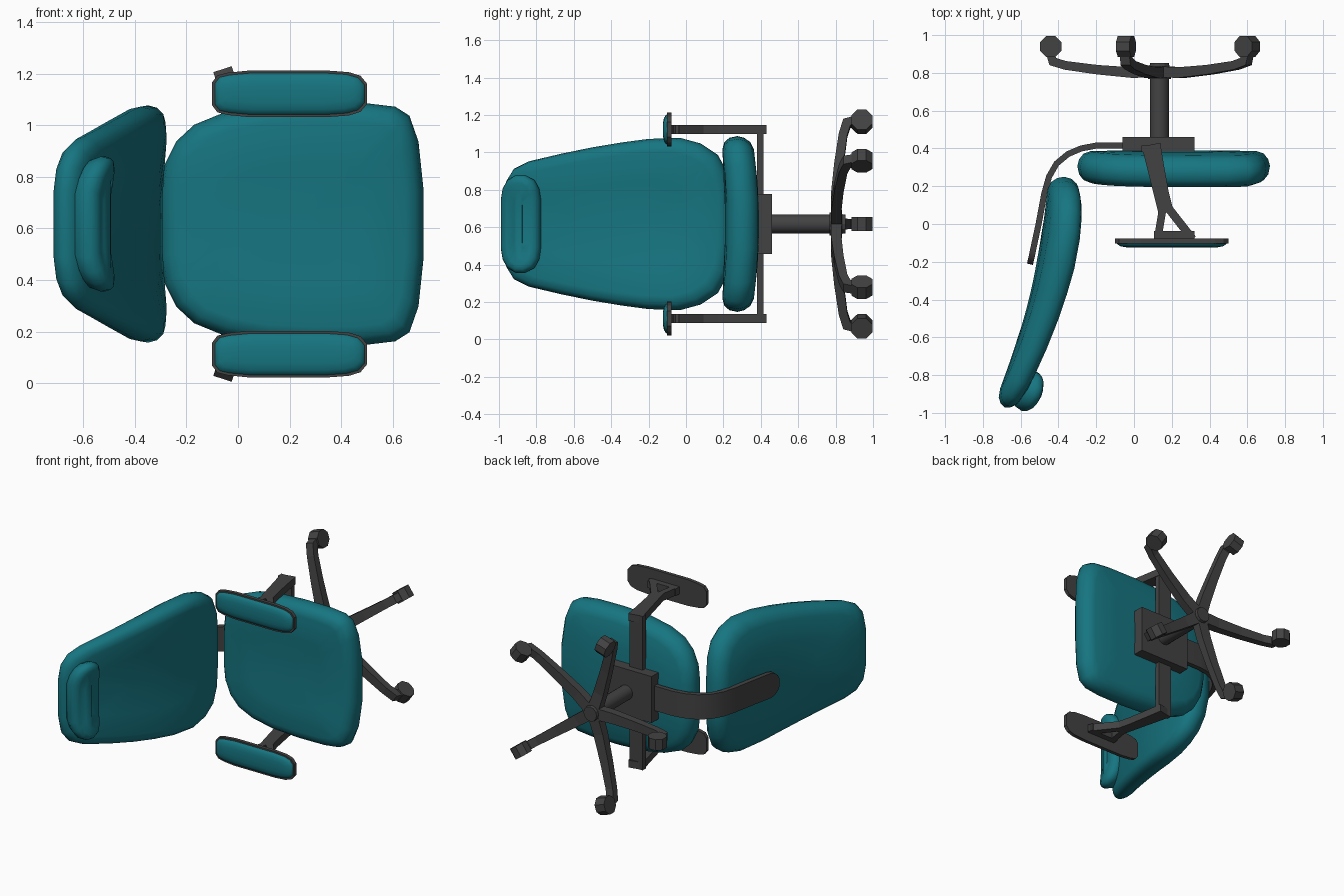
import bpy, bmesh
from math import sin, cos, pi, radians
from mathutils import Vector, Matrix

if "Cube" in bpy.data.objects:
    bpy.data.objects.remove(bpy.data.objects["Cube"])

# The chair lies on its side: its "up" is -y, its front is +x, its width runs along z.
ZC = 0.617          # mid-plane of the chair
HX = 0.135          # x of the gas lift


def material(name, rgb):
    m = bpy.data.materials.new(name)
    m.diffuse_color = (*rgb, 1)
    m.use_nodes = True
    m.node_tree.nodes["Principled BSDF"].inputs["Base Color"].default_value = m.diffuse_color
    return m


TEAL = material("teal_fabric", (0.008, 0.18, 0.22))
DARK = material("dark_plastic", (0.055, 0.055, 0.055))


def finish(name, bm, mat, smooth=None):
    bmesh.ops.recalc_face_normals(bm, faces=bm.faces)
    me = bpy.data.meshes.new(name)
    bm.to_mesh(me)
    bm.free()
    me.materials.append(mat)
    ob = bpy.data.objects.new(name, me)
    bpy.context.collection.objects.link(ob)
    if smooth:
        bpy.context.view_layer.objects.active = ob
        ob.select_set(True)
        bpy.ops.object.shade_smooth_by_angle(angle=radians(smooth))
        ob.select_set(False)
    return ob


def cushion(name, half, rings, place, mat=TEAL, smooth=60):
    """Stack inset copies of a mirrored outline; rings are (relative inset, height)."""
    pts = half + [(a, -b) for a, b in reversed(half)]
    n, k = len(pts), len(half)
    lo, hi = half[0][0], half[-1][0]
    mid, ha, hb = (lo + hi) / 2, (hi - lo) / 2, max(b for _, b in half)
    m = min(ha, hb)
    bm = bmesh.new()
    rows = []
    for i, h in rings:
        sa, sb = 1 - i * m / ha, 1 - i * m / hb
        rows.append([bm.verts.new(place(mid + (a - mid) * sa, b * sb, h)) for a, b in pts])
    for r, s in zip(rows, rows[1:]):
        for j in range(n):
            bm.faces.new((r[j], r[(j + 1) % n], s[(j + 1) % n], s[j]))
    for r in (rows[0], rows[-1]):
        for j in range(k - 1):
            bm.faces.new((r[j], r[j + 1], r[n - 2 - j], r[n - 1 - j]))
    return finish(name, bm, mat, smooth)


def bar(name, path, place, smooth=None):
    """Sweep a rectangle along a planar path of (p, q, half thickness, half width)."""
    bm = bmesh.new()
    rows = []
    for i, (p, q, t, w) in enumerate(path):
        a, b = path[max(i - 1, 0)], path[min(i + 1, len(path) - 1)]
        d = Vector((b[0] - a[0], b[1] - a[1])).normalized()
        nx, ny = -d.y * t, d.x * t
        rows.append([bm.verts.new(place(p + s * nx, q + s * ny, e * w))
                     for s, e in ((1, 1), (1, -1), (-1, -1), (-1, 1))])
    for r, s in zip(rows, rows[1:]):
        for j in range(4):
            bm.faces.new((r[j], r[(j + 1) % 4], s[(j + 1) % 4], s[j]))
    bm.faces.new(rows[0])
    bm.faces.new(rows[-1])
    return finish(name, bm, DARK, smooth)


def box(name, lo, hi):
    lo, hi = Vector(lo), Vector(hi)
    bm = bmesh.new()
    bmesh.ops.create_cube(bm, size=1, matrix=Matrix.Translation((lo + hi) / 2)
                          @ Matrix.Diagonal((*(hi - lo), 1)))
    return finish(name, bm, DARK)


def cylinder(name, centre, radius, depth, rot, sides, r2=None, smooth=None):
    bm = bmesh.new()
    bmesh.ops.create_cone(bm, cap_ends=True, segments=sides, radius1=radius,
                          radius2=r2 or radius, depth=depth,
                          matrix=Matrix.Translation(centre) @ rot)
    return finish(name, bm, DARK, smooth)


# Seat cushion, dished across its width
cushion("seat",
        [(-.30, .13), (-.285, .23), (-.24, .32), (-.17, .385), (-.06, .43), (.1, .46),
         (.3, .47), (.5, .468), (.61, .455), (.665, .42), (.70, .32), (.72, .13)],
        [(.85, .39), (.5, .39), (.15, .388), (.07, .375), (.02, .345), (0, .31),
         (.02, .265), (.07, .235), (.15, .22), (.5, .21), (.85, .21)],
        lambda a, b, h: (a, h - .035 * (b / .47) ** 2, ZC + b))


# Backrest, leaning back and wrapping forward at the sides
def back_place(a, b, h):
    slope = .13 - .36 * a
    h *= .085 if a > -.2 else .085 + .04 * (a + .2)
    return (-.395 + .13 * a - .18 * a * a + h + .05 * (b / .46) ** 2, a - slope * h, ZC + b)


cushion("backrest",
        [(-.97, .13), (-.96, .23), (-.92, .295), (-.84, .335), (-.67, .375), (-.5, .41),
         (-.35, .435), (-.2, .455), (-.03, .46), (.08, .43), (.17, .37), (.225, .27), (.25, .13)],
        [(.85, -1), (.5, -1), (.16, -.97), (.07, -.8), (.02, -.45), (0, 0),
         (.02, .45), (.07, .8), (.16, .97), (.5, 1), (.85, 1)], back_place)

# Headrest pad
cushion("headrest",
        [(-.99, .13), (-.98, .19), (-.955, .235), (-.91, .262), (-.86, .262), (-.81, .235),
         (-.785, .19), (-.775, .13)],
        [(.8, -.055), (.4, -.053), (.15, -.04), (0, 0), (.06, .025), (.18, .042),
         (.4, .053), (.8, .055)],
        lambda a, b, h: (-.575 + .3 * (a + .885) + h + .05 * (b / .26) ** 2,
                         a - .25 * h, ZC + b))


def flat(p, q, w):
    return (p, q, ZC + w)


# Curved spine carrying the backrest
bar("back_support",
    [(.0, .415, .016, .085), (-.2, .415, .016, .085), (-.28, .40, .016, .085),
     (-.35, .37, .016, .085), (-.41, .32, .016, .085), (-.45, .25, .016, .085),
     (-.475, .16, .016, .085), (-.505, .0, .016, .085), (-.535, -.14, .016, .085),
     (-.542, -.175, .016, .075), (-.548, -.2, .016, .053), (-.551, -.213, .016, .025)],
    flat, smooth=30)

# Tilt mechanism, arm crossbar and gas lift
box("mechanism", (-.06, .385, ZC - .16), (.32, .46, ZC + .16))
box("arm_crossbar", (.04, .38, ZC - .53), (.14, .415, ZC + .53))
TO_Y = Matrix.Rotation(-pi / 2, 4, 'X')
cylinder("gas_lift", (HX, .63, ZC), .05, .36, TO_Y, 16, smooth=40)
cylinder("base_hub", (HX, .81, ZC), .062, .085, TO_Y, 12, r2=.05)

# Armrests: post, forked bracket, pad base and pad
pad = [(-.10, .045), (-.08, .072), (-.04, .082), (.04, .09), (.35, .09), (.43, .084),
       (.475, .07), (.50, .04)]
for side, tag in ((1, "left"), (-1, "right")):
    def arm(p, q, w, s=side):
        return (p, q, ZC + s * .505 + w)

    bar("arm_post_" + tag, [(.09, .42, .05, .025), (.115, .3, .045, .025),
                            (.145, .16, .04, .025), (.17, .06, .04, .025)], arm)
    bar("arm_fork_rear_" + tag, [(.152, .08, .02, .025), (.125, -.08, .02, .025)], arm)
    bar("arm_fork_front_" + tag, [(.185, .08, .022, .025), (.31, -.08, .022, .025)], arm)
    bar("arm_fork_foot_" + tag, [(.105, -.06, .022, .025), (.32, -.06, .022, .025)], arm)
    cushion("arm_pad_base_" + tag, pad, [(0, -.078), (0, -.102)],
            lambda a, b, h: arm(a, h, b), DARK, None)
    cushion("arm_pad_" + tag, pad,
            [(.1, -.1), (.14, -.108), (.32, -.118), (.6, -.123), (.9, -.124)],
            lambda a, b, h: arm(a, h, b))

# Five-star base with casters
for i in range(5):
    ang = pi + i * 2 * pi / 5
    c, s = cos(ang), sin(ang)

    def spoke(r, y, w, c=c, s=s):
        return (HX + r * c - w * s, y, ZC + r * s + w * c)

    bar(f"base_leg_{i + 1}",
        [(0, .805, .03, .04), (.15, .802, .028, .037), (.33, .817, .025, .032),
         (.5, .84, .023, .028), (.565, .86, .026, .028), (.585, .92, .02, .025)], spoke)
    axis = Vector((-s, 0, c))
    rot = axis.to_track_quat('Z', 'Y').to_matrix().to_4x4()
    cylinder(f"caster_{i + 1}", spoke(.575, .94, 0), .061, .075,
             rot @ Matrix.Rotation(pi / 8, 4, 'Z'), 8)
